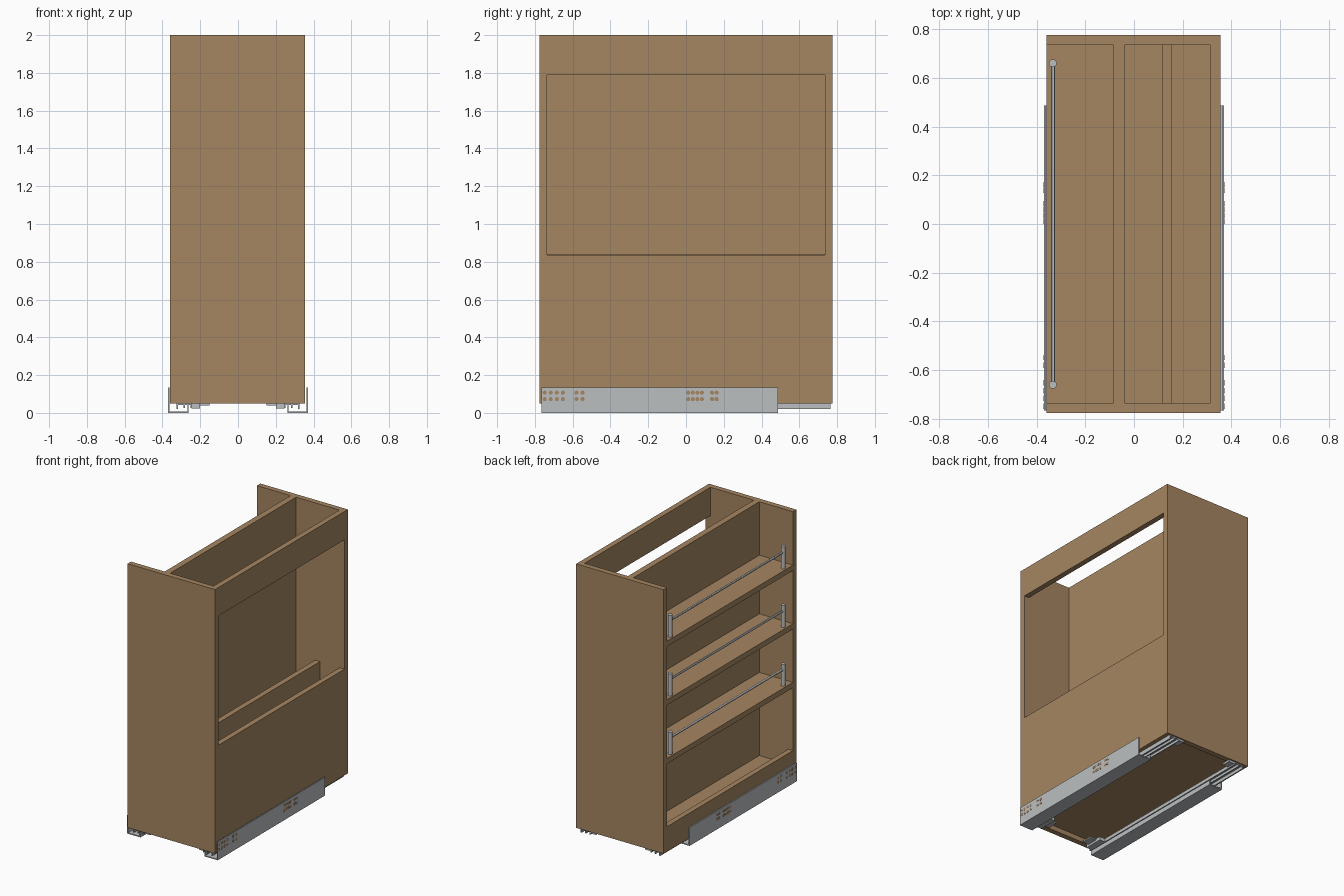
import bpy, bmesh
from mathutils import Matrix

cube = bpy.data.objects.get("Cube")
if cube:
    bpy.data.objects.remove(cube, do_unlink=True)


def material(name, rgb, metallic=0.0):
    m = bpy.data.materials.new(name)
    m.use_nodes = True
    m.diffuse_color = (*rgb, 1)
    m.node_tree.nodes["Principled BSDF"].inputs["Base Color"].default_value = (*rgb, 1)
    return m


WOOD = material("wood_brown", (0.38, 0.24, 0.122))
STEEL = material("steel_grey", (0.50, 0.52, 0.53))


def finish(name, bm, mat):
    bmesh.ops.recalc_face_normals(bm, faces=bm.faces[:])
    mesh = bpy.data.meshes.new(name)
    bm.to_mesh(mesh)
    bm.free()
    mesh.materials.append(mat)
    ob = bpy.data.objects.new(name, mesh)
    bpy.context.collection.objects.link(ob)
    return ob


def box(name, x, y, z, mat=WOOD):
    """Box from (min, max) ranges on each axis."""
    bm = bmesh.new()
    bmesh.ops.create_cube(bm, size=1)
    for v in bm.verts:
        for i, r in enumerate((x, y, z)):
            v.co[i] = max(r) if v.co[i] > 0 else min(r)
    return finish(name, bm, mat)


def add_cylinder(bm, centre, radius, length, axis="Z", sides=16):
    turn = {"X": Matrix.Rotation(1.570796, 4, "Y"),
            "Y": Matrix.Rotation(1.570796, 4, "X"),
            "Z": Matrix.Identity(4)}[axis]
    bmesh.ops.create_cone(bm, cap_ends=True, segments=sides, radius1=radius, radius2=radius,
                          depth=length, matrix=Matrix.Translation(centre) @ turn)


def smooth(ob):
    bpy.ops.object.select_all(action="DESELECT")
    ob.select_set(True)
    bpy.context.view_layer.objects.active = ob
    bpy.ops.object.shade_smooth_by_angle()


LEFT, RIGHT = 0.355, -0.36          # outer faces of the cabinet
END, INNER = 0.775, 0.735           # outer and inner faces of the end panels
BASE, TOP = 0.05, 2.0
inside = (-INNER, INNER)

# Cabinet boards
box("front_panel", (RIGHT, LEFT), (-END, -INNER), (BASE, TOP))
box("back_panel", (RIGHT, LEFT), (INNER, END), (BASE, TOP))
box("side_panel_lower", (0.315, LEFT), inside, (BASE, 0.835))
box("side_panel_upper", (0.315, LEFT), inside, (1.79, TOP))
box("tall_divider", (-0.085, -0.04), inside, (0.125, TOP))
box("low_divider", (0.115, 0.155), inside, (0.125, 0.838))
box("bottom_board", (-0.32, 0.315), inside, (0.085, 0.125))
box("bottom_lip", (RIGHT, -0.32), inside, (BASE, 0.235))

# Shelves, each with a guard rail on two posts
for i in range(3):
    top = 1.605 - 0.433 * i
    box(f"shelf_{i + 1}", (RIGHT, -0.085), inside, (top - 0.04, top))
    bm = bmesh.new()
    for y in (-0.66, 0.66):
        add_cylinder(bm, (-0.333, y, top + 0.081), 0.016, 0.162)
    add_cylinder(bm, (-0.333, 0, top + 0.118), 0.008, 1.32, "Y", 12)
    smooth(finish(f"guard_rail_{i + 1}", bm, STEEL))

# Drawer runners, mirrored on both sides
for s, side in ((1, "left"), (-1, "right")):
    def part(name, x, y, z):
        box(f"{side}_{name}", (s * x[0], s * x[1]), y, z, STEEL)

    run, slide = (-0.765, 0.487), (-0.76, 0.765)
    # Fixed channel
    part("runner_plate", (0.362, 0.37), run, (0.0, 0.135))
    part("runner_floor", (0.265, 0.362), run, (0.0, 0.008))
    part("runner_inner_wall", (0.261, 0.268), run, (0.0, 0.045))
    # Sliding member
    part("slide_top", (0.245, 0.325), slide, (0.043, 0.05))
    part("slide_inner_wall", (0.245, 0.252), slide, (0.025, 0.043))
    part("slide_outer_wall", (0.317, 0.325), slide, (0.02, 0.043))
    part("slide_web", (0.28, 0.288), slide, (0.025, 0.043))
    # Front catch and rear hook
    part("catch_body", (0.2, 0.245), (-0.74, -0.6), (0.024, 0.05))
    part("catch_lever", (0.15, 0.2), (-0.72, -0.64), (0.04, 0.05))
    part("rear_hook", (0.2, 0.245), (0.7, 0.765), (0.035, 0.05))

    # Screw holes showing the wood behind
    bm = bmesh.new()
    for start in (-0.748, 0.012):
        for step in (0, 0.032, 0.064, 0.096, 0.168, 0.2):
            y = start + step * (1 if start < 0 else 0.75)
            for z in (0.073, 0.107):
                add_cylinder(bm, (s * 0.369, y, z), 0.011, 0.004, "X", 12)
    finish(f"{side}_screw_holes", bm, WOOD)
